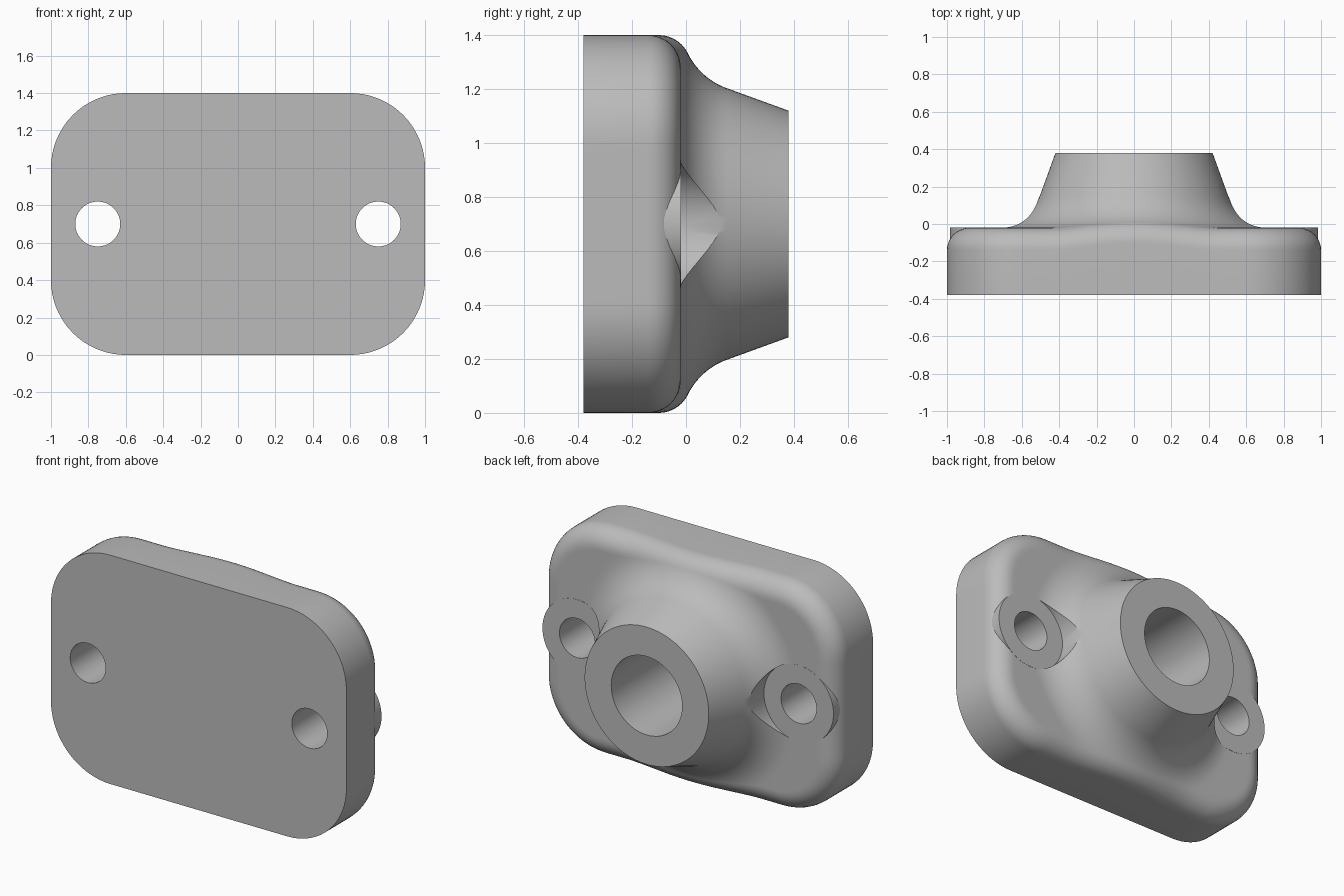
import bpy, bmesh, math
from mathutils import Vector, Matrix

cube = bpy.data.objects.get("Cube")
if cube:
    bpy.data.objects.remove(cube, do_unlink=True)

HALF_W, HALF_H, CORNER = 1.0, 0.7, 0.4        # plate outline
FRONT, SEAT, TOP = -0.38, -0.02, 0.38         # depths of plate front, plate back, boss end
BOSS_R, DRAFT, BLEND = 0.42, math.radians(20), 0.26
EDGE_R = 0.12                                 # rounded back edge
BORE_R, BORE_END = 0.24, -0.2
BOLT_X, BOLT_R, PAD_R = 0.75, 0.12, 0.235

# Where the tapered boss meets its concave blend
tangent = BLEND * math.tan(math.pi / 4 - DRAFT / 2)
root = BOSS_R + (TOP - SEAT) * math.tan(DRAFT)
blend_end = root + tangent
blend_start = root - tangent * math.sin(DRAFT)


def height(r):
    """Depth of the back surface at distance r from the boss axis."""
    if r >= blend_end:
        return SEAT
    if r >= blend_start:
        return SEAT + BLEND - math.sqrt(BLEND ** 2 - (blend_end - r) ** 2)
    return TOP - (r - BOSS_R) / math.tan(DRAFT)


def outline():
    """Rounded rectangle as (point, outward normal) pairs."""
    pts = []
    steps = 18
    for q, (sx, sz) in enumerate([(1, 1), (-1, 1), (-1, -1), (1, -1)]):
        centre = Vector((sx * (HALF_W - CORNER), sz * (HALF_H - CORNER)))
        for i in range(steps + 1):
            a = math.pi / 2 * (q + i / steps)
            n = Vector((math.cos(a), math.sin(a)))
            pts.append((centre + n * CORNER, n))
        # straight run to the next corner
        run = Vector((-sz, 0)) * 2 * (HALF_W - CORNER) if q % 2 == 0 else Vector((0, sx)) * 2 * (HALF_H - CORNER)
        last, n = pts[-1]
        count = 32 if q % 2 == 0 else 16
        pts += [(last + run * i / count, n) for i in range(1, count)]
    return pts


def column(p, n):
    """Section from the front edge, over the rounded edge and boss, into the bore."""
    s, e = EDGE_R, 0.002
    slope = 0.0
    for _ in range(40):
        rise = height((p - n * (s + e)).length) - height((p - n * (s - e)).length)
        slope = math.atan2(rise, 2 * e)
        s += 0.4 * (EDGE_R * (1 - math.sin(slope)) - s)
    contact = p - n * s
    base = height(contact.length) - EDGE_R * math.cos(slope)
    col = [(p, FRONT)]
    for i in range(10):
        a = (math.pi / 2 - slope) * i / 10
        col.append((p - n * EDGE_R * (1 - math.cos(a)), base + EDGE_R * math.sin(a)))
    ray = contact.normalized()
    for i in range(27):
        r = contact.length + (blend_start - contact.length) * i / 26
        col.append((ray * r, height(r)))
    col += [(ray * BOSS_R, TOP), (ray * BORE_R, TOP), (ray * BORE_R, BORE_END)]
    return [Vector((q.x, y, q.y + HALF_H)) for q, y in col]


def new_object(name, bm):
    bmesh.ops.recalc_face_normals(bm, faces=bm.faces)
    mesh = bpy.data.meshes.new(name)
    bm.to_mesh(mesh)
    bm.free()
    obj = bpy.data.objects.new(name, mesh)
    bpy.context.collection.objects.link(obj)
    return obj


def cylinder(name, x, radius, y0, y1):
    bm = bmesh.new()
    place = Matrix.Translation((x, (y0 + y1) / 2, HALF_H)) @ Matrix.Rotation(math.pi / 2, 4, 'X')
    bmesh.ops.create_cone(bm, cap_ends=True, segments=64, radius1=radius, radius2=radius,
                          depth=y1 - y0, matrix=place)
    return new_object(name, bm)


# Plate and boss as one lofted body
bm = bmesh.new()
cols = [[bm.verts.new(v) for v in column(p, n)] for p, n in outline()]
for k, a in enumerate(cols):
    b = cols[(k + 1) % len(cols)]
    for i in range(len(a) - 1):
        bm.faces.new((a[i], b[i], b[i + 1], a[i + 1]))
bm.faces.new([c[0] for c in cols])
bm.faces.new([c[-1] for c in cols])
body = new_object("flange_body", bm)


def boolean(tool, operation):
    mod = body.modifiers.new(tool.name, 'BOOLEAN')
    mod.operation, mod.solver, mod.object = operation, 'EXACT', tool
    tool.hide_render = True
    bpy.context.view_layer.objects.active = body
    bpy.ops.object.modifier_apply(modifier=mod.name)
    bpy.data.objects.remove(tool, do_unlink=True)


# Flat bolt seats cut into the blend, pads over the rounded edge, then bolt holes
for x in (-BOLT_X, BOLT_X):
    boolean(cylinder("seat_cutter", x, PAD_R + 0.001, SEAT + 0.0005, 0.6), 'DIFFERENCE')
    boolean(cylinder("bolt_pad", x, PAD_R, -0.3, SEAT + 0.001), 'UNION')
    boolean(cylinder("bolt_hole_cutter", x, BOLT_R, -0.6, 0.6), 'DIFFERENCE')

# Colour and shading
grey = bpy.data.materials.new("plain_grey")
grey.use_nodes = True
colour = (0.5, 0.5, 0.5, 1)
grey.diffuse_color = colour
grey.node_tree.nodes["Principled BSDF"].inputs["Base Color"].default_value = colour
body.data.materials.clear()
body.data.materials.append(grey)
bpy.ops.object.select_all(action='DESELECT')
body.select_set(True)
bpy.context.view_layer.objects.active = body
bpy.ops.object.shade_smooth_by_angle(angle=math.radians(30))
